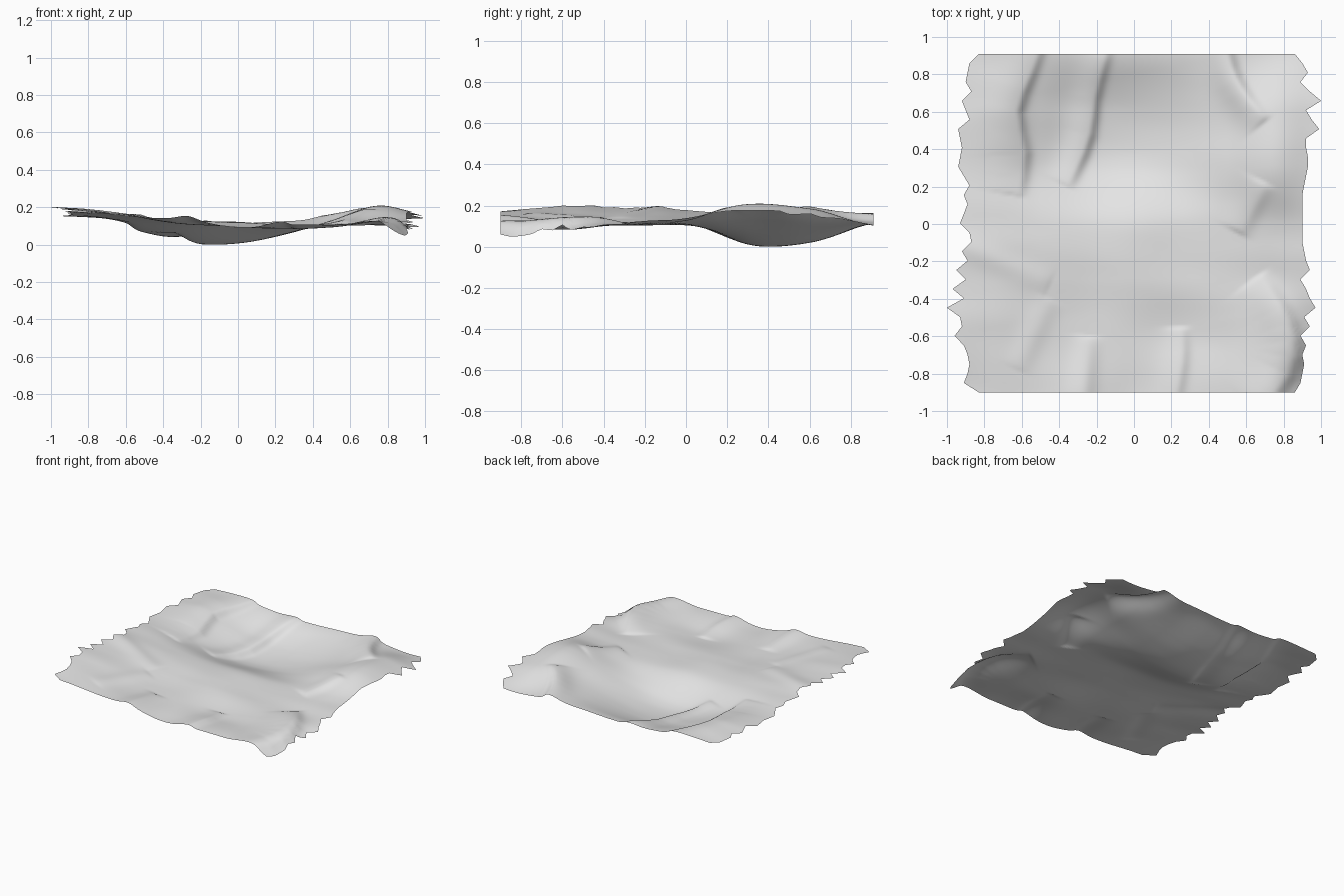
import bpy
import bmesh
import math
from mathutils import Vector, noise

cube = bpy.data.objects.get("Cube")
if cube:
    bpy.data.objects.remove(cube, do_unlink=True)

# Broad drape of the cloth: heights in hundredths, back row to front row, left column to right column
DRAPE = [
    [15, 16, 14, 12, 12, 13, 13, 11, 12],
    [16, 16, 9, 3, 3, 7, 13, 19, 15],
    [16, 14, 7, 2, 2, 6, 13, 21, 17],
    [19, 17, 14, 12, 12, 11, 12, 14, 15],
    [20, 18, 15, 12, 12, 11, 11, 11, 12],
    [21, 18, 14, 11, 10, 9, 10, 12, 7],
    [18, 17, 15, 14, 10, 11, 11, 10, 1],
]
# Frayed side edges: distance from the middle in hundredths, back to front
LEFT_FRAY = [83, 88, 89, 90, 87, 92, 90, 88, 94, 93, 92, 93, 94, 91, 88, 91, 89, 91, 93,
             88, 87, 92, 89, 95, 90, 97, 91, 100, 93, 92, 96, 91, 89, 88, 89, 91, 83]
RIGHT_FRAY = [86, 90, 93, 89, 94, 100, 92, 95, 99, 92, 92, 93, 93, 92, 91, 90, 90, 90, 90,
              90, 90, 91, 92, 94, 89, 92, 94, 97, 91, 94, 89, 92, 90, 91, 90, 89, 86]
# Folds: path, crest height, gentle width on the left, steep width on the right
FOLDS = [
    ([(-0.45, 1.1), (-0.55, 0.82), (-0.63, 0.6), (-0.59, 0.38), (-0.62, 0.15)], 0.03, 0.16, 0.035),
    ([(-0.14, 0.95), (-0.21, 0.7), (-0.25, 0.45), (-0.36, 0.2)], 0.035, 0.10, 0.035),
    ([(0.45, 1.1), (0.51, 0.85), (0.58, 0.7), (0.7, 0.55)], 0.04, 0.10, 0.04),
    ([(0.66, -0.28), (0.78, -0.45), (0.85, -0.62), (0.82, -0.8), (0.66, -1.0)], 0.04, 0.12, 0.05),
    ([(0.25, -0.55), (0.25, -0.75), (0.18, -1.1)], 0.02, 0.08, 0.04),
    ([(-0.24, -0.6), (-0.29, -1.1)], 0.02, 0.07, 0.06),
    ([(0.7, 0.22), (0.56, -0.05)], 0.018, 0.09, 0.05),
    ([(-1.0, -0.08), (-0.45, -0.32)], 0.012, 0.07, 0.06),
    ([(-0.45, -0.4), (-0.62, -0.78)], 0.01, 0.07, 0.06),
]
BACK, FRONT = 0.91, -0.90
ROWS, COLUMNS = 144, 130


def spline(values, t):
    """Smooth curve through evenly spaced values, t from 0 to 1."""
    last = len(values) - 1
    s = min(max(t, 0), 1) * last
    i = min(int(s), last - 1)
    f = s - i
    a, b, c, d = (values[min(max(i + k, 0), last)] for k in (-1, 0, 1, 2))
    return b + f / 2 * (c - a + f * (2 * a - 5 * b + 4 * c - d + f * (3 * (b - c) + d - a)))


def fray(values, t):
    """Straight-sided teeth along an edge."""
    s = t * (len(values) - 1)
    i = min(int(s), len(values) - 2)
    return (values[i] + (values[i + 1] - values[i]) * (s - i)) / 100


def smooth_path(path, steps=8):
    points = [Vector(p) for p in path]
    return [spline(points, k / steps) for k in range(steps + 1)]


def fold_height(p, path, height, gentle, steep):
    """Ridge along a path, with a gentle left flank and a steep right flank, fading at both ends."""
    best, side, progress = math.inf, 0, 0
    for i, (a, b) in enumerate(zip(path, path[1:])):
        along = b - a
        k = min(max((p - a).dot(along) / along.length_squared, 0), 1)
        away = p - (a + along * k)
        if away.length < best:
            best, side, progress = away.length, away.x, (i + k) / (len(path) - 1)
    fade = math.sqrt(max(math.sin(math.pi * progress), 0))
    return height * fade * math.exp(-(best / (gentle if side < 0 else steep)) ** 2)


folds = [(smooth_path(path), *shape) for path, *shape in FOLDS]


def cloth_height(x, y):
    t = (BACK - y) / (BACK - FRONT)
    column = [spline(row, (x + 1) / 2) for row in DRAPE]
    z = spline(column, t) / 100
    p = Vector((x, y))
    z += sum(fold_height(p, *fold) for fold in folds)
    # faint diagonal wrinkles
    return z + 0.006 * noise.noise(Vector((2 * x + 3 * y, 5 * y - x, 0.5)))


# Cloth sheet
bm = bmesh.new()
grid = []
for r in range(ROWS + 1):
    t = r / ROWS
    y = BACK + (FRONT - BACK) * t
    left, right = fray(LEFT_FRAY, t), fray(RIGHT_FRAY, t)
    line = []
    for c in range(COLUMNS + 1):
        u = 2 * c / COLUMNS - 1
        reach = left if u < 0 else right
        x = 0.83 * u + math.copysign((reach - 0.83) * abs(u) ** 12, u)
        line.append(bm.verts.new((x, y, cloth_height(x, y))))
    grid.append(line)
for upper, lower in zip(grid, grid[1:]):
    for c in range(COLUMNS):
        bm.faces.new((lower[c], lower[c + 1], upper[c + 1], upper[c]))

# Rest the lowest point on the ground
floor = min(v.co.z for v in bm.verts)
bmesh.ops.translate(bm, verts=bm.verts, vec=(0, 0, -floor))
for face in bm.faces:
    face.smooth = True

mesh = bpy.data.meshes.new("cloth_sheet")
bm.to_mesh(mesh)
bm.free()
cloth = bpy.data.objects.new("cloth_sheet", mesh)
bpy.context.collection.objects.link(cloth)

# Plain fabric colour
fabric = bpy.data.materials.new("light_grey_fabric")
fabric.use_nodes = True
colour = (0.8, 0.8, 0.8, 1)
fabric.diffuse_color = colour
fabric.node_tree.nodes["Principled BSDF"].inputs["Base Color"].default_value = colour
mesh.materials.append(fabric)
